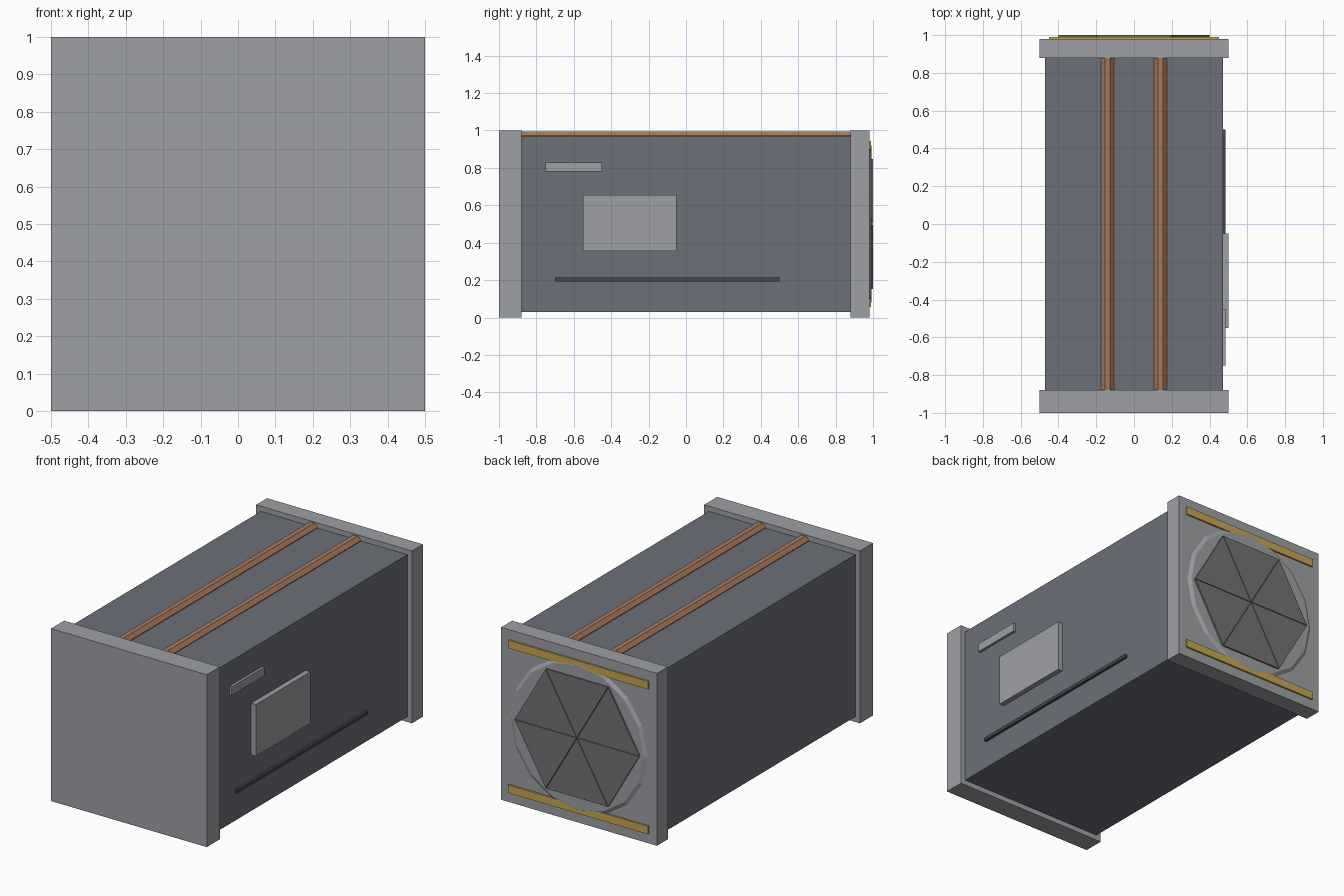
import bpy, bmesh, math
from mathutils import Vector

cube = bpy.data.objects.get("Cube")
if cube:
    bpy.data.objects.remove(cube, do_unlink=True)


def material(name, rgb):
    m = bpy.data.materials.new(name)
    m.use_nodes = True
    colour = (*rgb, 1.0)
    m.diffuse_color = colour
    m.node_tree.nodes["Principled BSDF"].inputs["Base Color"].default_value = colour
    return m


light_grey = material("light grey", (0.34, 0.35, 0.37))
slate_grey = material("slate grey", (0.15, 0.16, 0.19))
copper = material("copper", (0.38, 0.19, 0.10))
gold = material("gold", (0.58, 0.39, 0.09))
petal_grey = material("petal grey", (0.17, 0.17, 0.18))
charcoal = material("charcoal", (0.06, 0.06, 0.07))


def finish(name, bm, mat):
    bmesh.ops.recalc_face_normals(bm, faces=bm.faces)
    mesh = bpy.data.meshes.new(name)
    bm.to_mesh(mesh)
    bm.free()
    mesh.materials.append(mat)
    obj = bpy.data.objects.new(name, mesh)
    bpy.context.collection.objects.link(obj)
    return obj


def box(name, xs, ys, zs, mat):
    """Box spanning the given (low, high) ranges."""
    bm = bmesh.new()
    bmesh.ops.create_cube(bm, size=1)
    for v in bm.verts:
        v.co = [r[0] if c < 0 else r[1] for c, r in zip(v.co, (xs, ys, zs))]
    return finish(name, bm, mat)


def prism(name, near, far, mat):
    """Solid lofted between two matching rings of points."""
    bm = bmesh.new()
    a = [bm.verts.new(p) for p in near]
    b = [bm.verts.new(p) for p in far]
    n = len(a)
    bm.faces.new(a)
    bm.faces.new(b)
    for i in range(n):
        j = (i + 1) % n
        bm.faces.new((a[i], a[j], b[j], b[i]))
    return finish(name, bm, mat)


def ring(x, y, z, radius, sides, turn=0.0):
    """Regular polygon facing along y."""
    angles = [math.tau * (i + turn) / sides for i in range(sides)]
    return [Vector((x + radius * math.cos(t), y, z + radius * math.sin(t))) for t in angles]


# Main hull and end frames
box("hull", (-0.47, 0.47), (-0.88, 0.88), (0.03, 0.97), slate_grey)
box("front_frame", (-0.5, 0.5), (-1.0, -0.88), (0, 1), light_grey)
box("back_frame", (-0.5, 0.5), (0.88, 0.98), (0, 1), light_grey)

# Roof pipes
for side, x in (("left", 0.14), ("right", -0.14)):
    prism(side + "_roof_pipe", ring(x, -0.88, 0.96, 0.037, 8, 0.5),
          ring(x, 0.88, 0.96, 0.037, 8, 0.5), copper)

# Fittings on the left wall
box("wall_panel", (0.47, 0.5), (-0.55, -0.05), (0.355, 0.655), light_grey)
box("wall_plate", (0.47, 0.485), (-0.75, -0.45), (0.78, 0.83), light_grey)
box("wall_rail", (0.47, 0.485), (-0.7, 0.5), (0.193, 0.213), charcoal)

# Gold strips on the back frame
for place, z in (("upper", 0.92), ("lower", 0.08)):
    box(place + "_back_strip", (-0.45, 0.45), (0.98, 0.99), (z - 0.023, z + 0.023), gold)

# Hatch collar and its six petals
prism("hatch_collar", ring(0, 0.98, 0.5, 0.44, 16), ring(0, 0.991, 0.5, 0.42, 16), light_grey)
rim = ring(0, 0.99, 0.5, 0.4, 6)
centre = Vector((0, 0.99, 0.5))
for i in range(6):
    corners = [centre, rim[i], rim[(i + 1) % 6]]
    outward = (corners[1] + corners[2]) / 2 - centre
    near = [centre + (p - centre) * 0.99 + outward * 0.01 for p in corners]
    far = [p + Vector((0, 0.01, 0)) for p in near]
    prism("hatch_petal_%d" % (i + 1), near, far, petal_grey)
